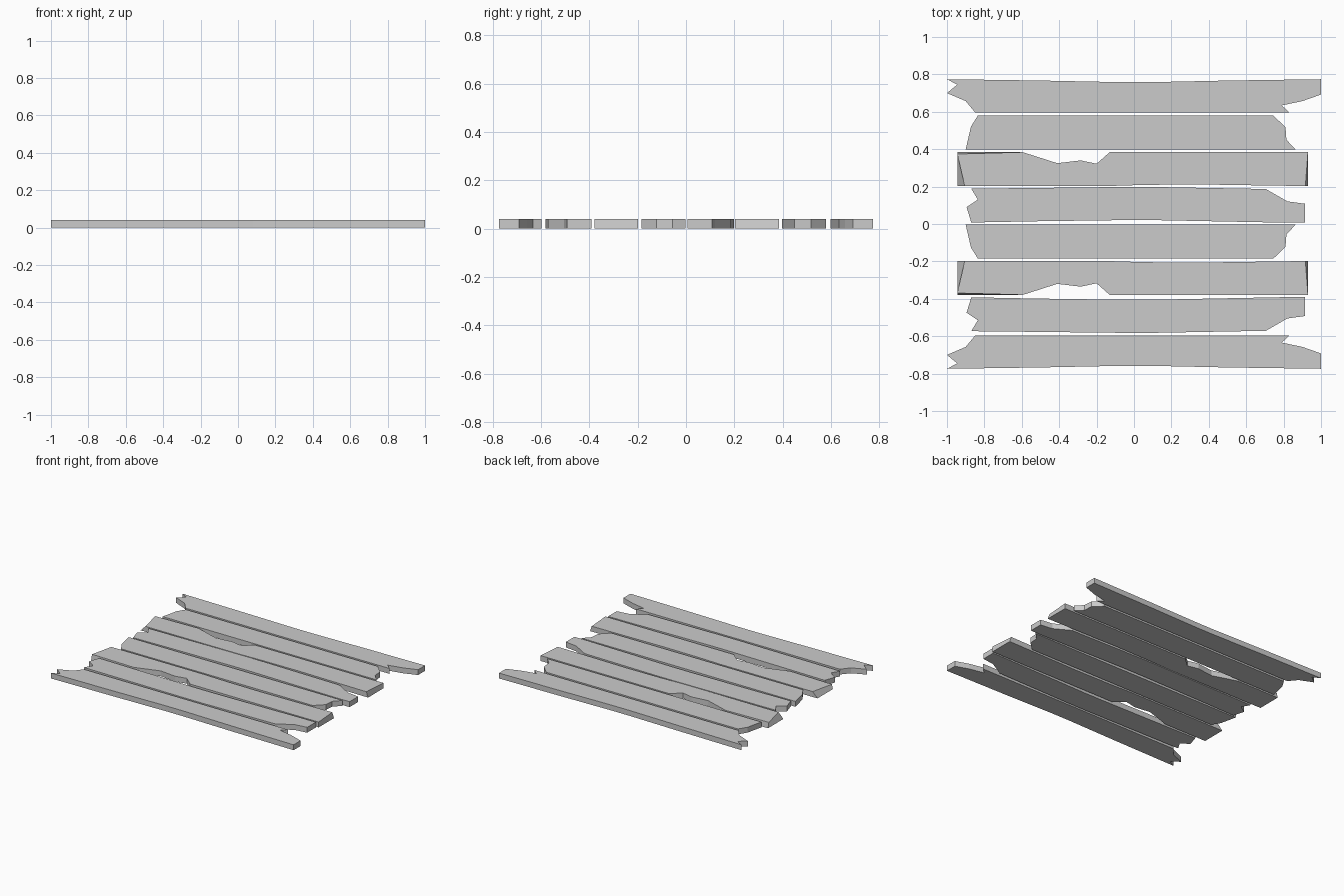
import bpy, bmesh

if "Cube" in bpy.data.objects:
    bpy.data.objects.remove(bpy.data.objects["Cube"])

THICK = 0.04


def plank(name, outline, top_shift=None, mirror_sum=None):
    """Extrude an outline; top_shift moves single top corners for chamfered ends."""
    top_shift = top_shift or {}
    bm = bmesh.new()
    low, high = [], []
    for i, (x, y) in enumerate(outline):
        dx, dy = top_shift.get(i, (0, 0))
        for ring, px, py, z in ((low, x, y, 0), (high, x + dx, y + dy, THICK)):
            if mirror_sum is not None:
                py = mirror_sum - py
            ring.append(bm.verts.new((px, py, z)))
    bm.faces.new(low[::-1])
    bm.faces.new(high)
    n = len(low)
    for i in range(n):
        j = (i + 1) % n
        bm.faces.new((low[i], low[j], high[j], high[i]))
    bmesh.ops.recalc_face_normals(bm, faces=bm.faces)
    mesh = bpy.data.meshes.new(name)
    bm.to_mesh(mesh)
    bm.free()
    bpy.context.collection.objects.link(bpy.data.objects.new(name, mesh))


# Splintered outer plank
outer = [(-1, .774), (-.945, .745), (-1, .70), (-.9, .657), (-.85, .597),
         (.83, .597), (.79, .634), (.9, .657), (1, .692), (1, .774),
         (.5, .767), (.08, .758), (-.06, .758), (-.5, .767)]
# Plank with worn, tapered ends
tapered = [(-.9, .398), (.865, .398), (.815, .45), (.81, .517), (.745, .58),
           (-.835, .58), (-.872, .52)]
# Plank with a chipped edge and slanted ends
chipped = [(-.945, .203), (-.14, .203), (.05, .209), (.35, .212), (.5, .209),
           (.93, .203), (.93, .384), (-.13, .384), (-.2, .322), (-.285, .34),
           (-.41, .325), (-.595, .384), (-.945, .384)]
slant = {0: (.04, 0), 5: (-.014, 0), 12: (0, -.01)}
# Slightly bowed plank with a split end
bowed = [(-.87, .008), (-.5, .015), (-.05, .021), (.1, .021), (.5, .013),
         (.81, .007), (.915, .007), (.915, .108), (.82, .121), (.705, .187),
         (.1, .198), (-.05, .198), (-.5, .193), (-.87, .189), (-.835, .13),
         (-.895, .09)]

# Each plank appears twice, the second flipped front to back
for name, outline, shift, total in (
        ("outer_plank", outer, None, 0),
        ("tapered_plank", tapered, None, .395),
        ("chipped_plank", chipped, slant, .005),
        ("bowed_plank", bowed, None, -.384)):
    plank(name + "_back", outline, shift)
    plank(name + "_front", outline, shift, total)
